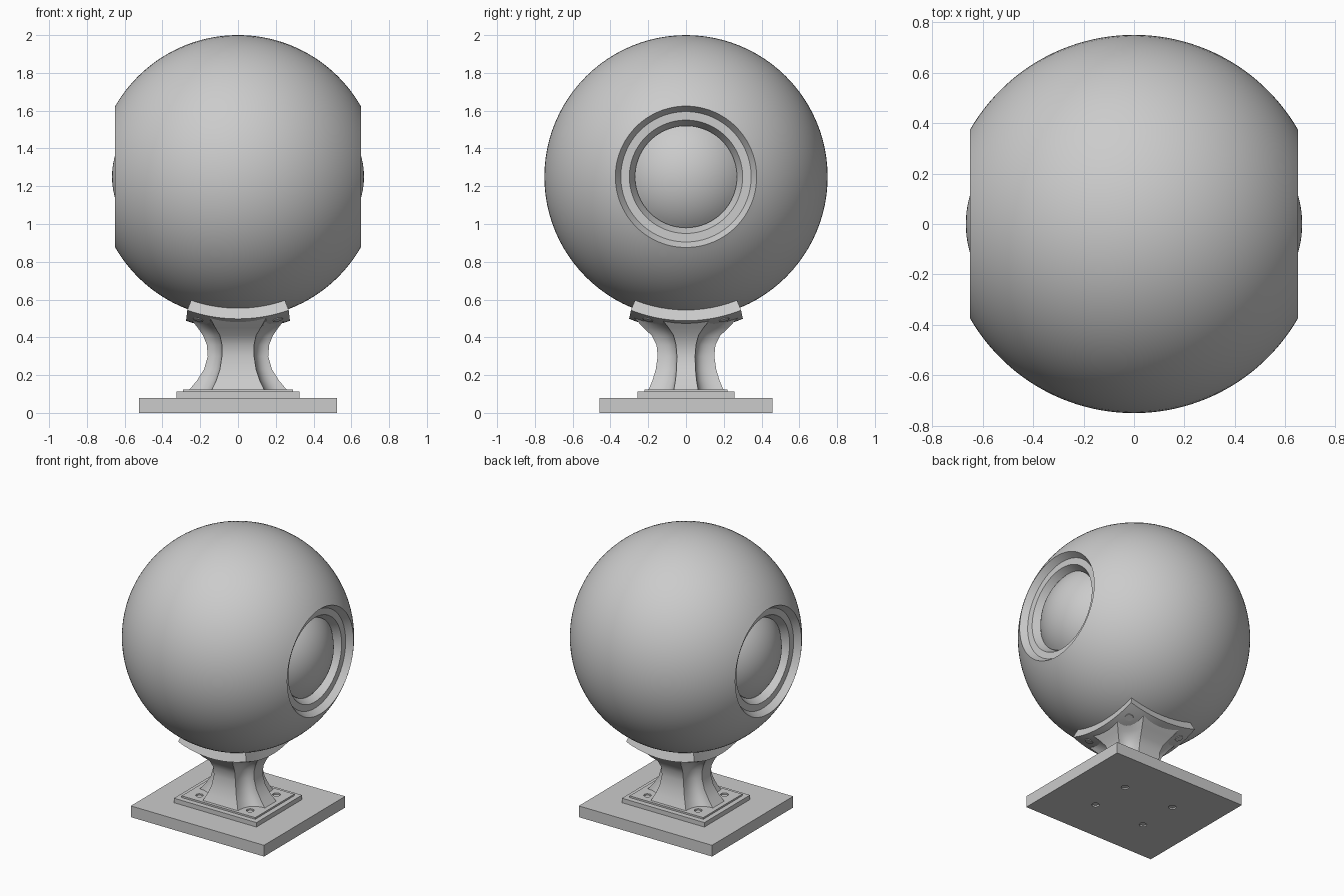
import bpy, bmesh
from math import sin, cos, pi, asin, acos, sqrt
from mathutils import Vector

if "Cube" in bpy.data.objects:
    bpy.data.objects.remove(bpy.data.objects["Cube"])

CENTRE = Vector((0, 0, 1.25))


def finish(name, bm, smooth=True):
    bmesh.ops.remove_doubles(bm, verts=bm.verts, dist=1e-5)
    bmesh.ops.recalc_face_normals(bm, faces=bm.faces)
    me = bpy.data.meshes.new(name)
    bm.to_mesh(me)
    bm.free()
    ob = bpy.data.objects.new(name, me)
    bpy.context.collection.objects.link(ob)
    if smooth:
        bpy.ops.object.select_all(action='DESELECT')
        bpy.context.view_layer.objects.active = ob
        ob.select_set(True)
        bpy.ops.object.shade_smooth_by_angle(angle=pi / 6)
    return ob


def loft(bm, rings):
    rows = [[bm.verts.new(p) for p in ring] for ring in rings]
    n = len(rows[0])
    for a, b in zip(rows, rows[1:]):
        for i in range(n):
            j = (i + 1) % n
            bm.faces.new((a[i], a[j], b[j], b[i]))
    return rows


def cylinder(bm, pos, axis, radius, length):
    rot = Vector((0, 0, 1)).rotation_difference(axis).to_matrix().to_4x4()
    rot.translation = pos
    bmesh.ops.create_cone(bm, cap_ends=True, segments=24, radius1=radius,
                          radius2=radius, depth=length, matrix=rot)


def box(name, hx, hy, z0, z1):
    bm = bmesh.new()
    bmesh.ops.create_cube(bm, size=1)
    for v in bm.verts:
        v.co = (v.co.x * 2 * hx, v.co.y * 2 * hy, z1 if v.co.z > 0 else z0)
    return finish(name, bm, False)


# Ball: revolved about x, with stepped recess and lens dome on both sides
dome_r, dome_c = 0.40, 0.267
edge = asin(0.27 / dome_r)
half = [(dome_r * sin(edge * i / 12), dome_c + dome_r * cos(edge * i / 12)) for i in range(13)]
half += [(0.27, 0.55), (0.30, 0.607), (0.345, 0.607)]
start = acos(0.65 / 0.75)
half += [(0.75 * sin(a), 0.75 * cos(a))
         for a in (start + (pi / 2 - start) * i / 24 for i in range(25))]
profile = half + [(r, -x) for r, x in reversed(half[:-1])]
N = 96
bm = bmesh.new()
loft(bm, [[(x, r * cos(2 * pi * k / N), 1.25 + r * sin(2 * pi * k / N)) for k in range(N)]
          for r, x in profile])
bmesh.ops.dissolve_degenerate(bm, dist=1e-6, edges=bm.edges)
finish("ball", bm)

# Cradle: square patch of a spherical shell hugging the ball
bm = bmesh.new()
bmesh.ops.create_grid(bm, x_segments=20, y_segments=20, size=1)


def on_shell(u, v, radius):
    d = Vector((0.38 * u * (1 - 0.05 * (1 - v * v)),
                0.413 * v * (1 - 0.03 * (1 - u * u)), -1))
    return CENTRE + d.normalized() * radius


ext = bmesh.ops.extrude_face_region(bm, geom=bm.faces[:], use_keep_orig=True)
outer = {g for g in ext["geom"] if isinstance(g, bmesh.types.BMVert)}
for v in bm.verts:
    v.co = on_shell(v.co.x, v.co.y, 0.81 if v in outer else 0.747)
finish("cradle_plate", bm)

# Column: flared rectangular post with scalloped corners
# levels: z, half width x, half width y, front flat half width, side flat half width
levels = [(0.12, 0.26, 0.20, 0.14, 0.065), (0.17, 0.218, 0.178, 0.116, 0.056),
          (0.23, 0.18, 0.16, 0.096, 0.05), (0.30, 0.16, 0.15, 0.085, 0.048),
          (0.36, 0.165, 0.156, 0.085, 0.053), (0.41, 0.185, 0.182, 0.096, 0.066),
          (0.45, 0.213, 0.225, 0.12, 0.092), (None, 0.25, 0.285, 0.155, 0.13)]


def section(z, hx, hy, fx, fy):
    quarter = []
    for i in range(9):
        t = i / 8
        a, b, c = (1 - t) ** 2, 2 * t * (1 - t), t * t
        quarter.append((a * hx + (b + c) * fx, (a + b) * fy + c * hy))
    pts = quarter + [(-x, y) for x, y in reversed(quarter)]
    pts += [(-x, -y) for x, y in pts]
    return [(x, y, z if z else 1.25 - sqrt(0.803 ** 2 - x * x - y * y)) for x, y in pts]


bm = bmesh.new()
loft(bm, [section(*lv) for lv in levels])
finish("column", bm)

# Base slab and two stepped plates
plates = [box("base_slab", 0.525, 0.457, 0, 0.08),
          box("base_step", 0.325, 0.257, 0.08, 0.112),
          box("base_top_step", 0.29, 0.22, 0.112, 0.124)]

# Bolt holes through the base, bolts and cradle screws
holes, bolts, screws = bmesh.new(), bmesh.new(), bmesh.new()
up = Vector((0, 0, 1))
for sx in (-1, 1):
    for sy in (-1, 1):
        p = Vector((0.2 * sx, 0.148 * sy, 0.062))
        cylinder(holes, p, up, 0.025, 0.3)
        cylinder(bolts, p, up, 0.0245, 0.104)
        d = Vector((0.21 * sx, 0.202 * sy, -0.755)).normalized()
        cylinder(screws, CENTRE + d * 0.80, d, 0.027, 0.028)
cutter = finish("hole_cutter", holes, False)
cutter.hide_render = True
cutter.hide_viewport = True
for ob in plates:
    m = ob.modifiers.new("bolt_holes", 'BOOLEAN')
    m.object = cutter
    m.solver = 'EXACT'
finish("base_bolts", bolts)
finish("cradle_screws", screws)
